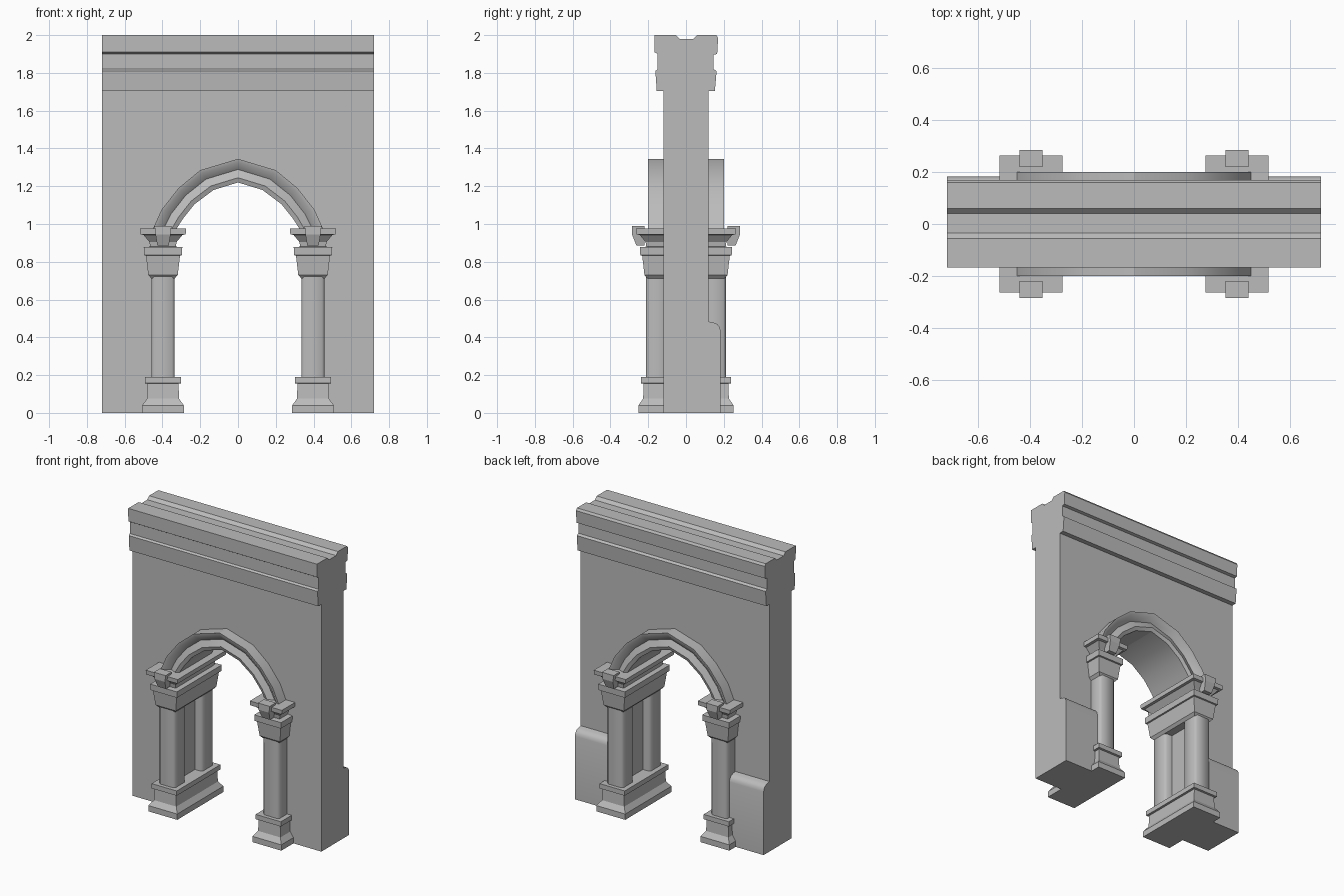
import bpy, bmesh

cube = bpy.data.objects.get("Cube")
if cube:
    bpy.data.objects.remove(cube, do_unlink=True)

stone = bpy.data.materials.new("grey_stone")
stone.use_nodes = True
grey = (0.5, 0.5, 0.5, 1)
stone.diffuse_color = grey
stone.node_tree.nodes["Principled BSDF"].inputs["Base Color"].default_value = grey

PILLAR_X = 0.397
COLUMN_Y = 0.15
WALL_Y = 0.12
WALL_X = 0.72


def finish(name, bm, smooth=None):
    bmesh.ops.recalc_face_normals(bm, faces=bm.faces)
    mesh = bpy.data.meshes.new(name)
    bm.to_mesh(mesh)
    bm.free()
    mesh.materials.append(stone)
    obj = bpy.data.objects.new(name, mesh)
    bpy.context.collection.objects.link(obj)
    if smooth:
        bpy.ops.object.select_all(action='DESELECT')
        obj.select_set(True)
        bpy.context.view_layer.objects.active = obj
        bpy.ops.object.shade_smooth_by_angle(angle=smooth)
    return obj


def loft(name, rings, closed=False, smooth=None):
    """Skin matching closed rings of points, capping both ends."""
    bm = bmesh.new()
    loops = [[bm.verts.new(p) for p in ring] for ring in rings]
    for a, b in zip(loops, loops[1:]):
        for i in range(len(a)):
            j = (i + 1) % len(a)
            bm.faces.new((a[i], a[j], b[j], b[i]))
    bm.faces.new(loops[0])
    bm.faces.new(loops[-1])
    return finish(name, bm, smooth)


def rect(x, hx, y0, y1, z):
    return [(x - hx, y0, z), (x + hx, y0, z), (x + hx, y1, z), (x - hx, y1, z)]


def along_x(name, profile, x0, x1, smooth=None):
    return loft(name, [[(x, y, z) for y, z in profile] for x in (x0, x1)], smooth=smooth)


def mirrored(half):
    return [(-x, z) for x, z in reversed(half[1:])] + half


# Arch curves, from the crown down to the right springing
outer = mirrored([(0, 1.345), (0.2, 1.285), (0.315, 1.19), (0.405, 1.075), (0.452, 0.97)])
inner = mirrored([(0, 1.22), (0.13, 1.18), (0.23, 1.105), (0.29, 1.03), (0.335, 0.96)])

# Wall with the arched opening
opening = [(-0.39, 0), (-0.39, 0.96)] + inner + [(0.39, 0.96), (0.39, 0)]
outline = opening + [(WALL_X, 0), (WALL_X, 1.95), (-WALL_X, 1.95), (-WALL_X, 0)]
loft("wall", [[(x, y, z) for x, z in outline] for y in (-WALL_Y, WALL_Y)], smooth=0.55)

# Hollowed moulding around the arch on both faces
section = [(0, 0.1), (0, 0.2), (0.15, 0.196), (0.45, 0.165), (0.8, 0.185), (1, 0.175), (1, 0.1)]
for side, name in ((-1, "front_arch_moulding"), (1, "back_arch_moulding")):
    loft(name, [[(o[0] + (i[0] - o[0]) * t, side * y, o[1] + (i[1] - o[1]) * t)
                 for t, y in section] for o, i in zip(outer, inner)], smooth=0.55)

# Cornice with stepped bands and a groove along the top
cornice = [(-0.115, 1.705), (-0.155, 1.705), (-0.162, 1.81), (-0.15, 1.82), (-0.15, 1.9),
           (-0.167, 1.91), (-0.168, 2), (-0.055, 2), (-0.035, 1.98), (0.04, 1.98),
           (0.06, 2), (0.16, 2), (0.17, 1.985), (0.165, 1.9), (0.145, 1.895),
           (0.145, 1.82), (0.162, 1.81), (0.153, 1.705), (0.115, 1.705)]
along_x("cornice", cornice, -WALL_X, WALL_X)

# Low rounded plinths behind the wall
plinth = [(0.1, 0), (0.183, 0), (0.183, 0.435), (0.177, 0.455), (0.165, 0.47),
          (0.145, 0.478), (0.125, 0.482), (0.1, 0.49)]
for s, side in ((-1, "right"), (1, "left")):
    along_x(side + "_back_plinth", plinth, s * 0.45, s * WALL_X, smooth=0.6)

# Pillar bases and capitals: (half width, height) steps running through the opening
base = [(0.11, 0), (0.11, 0.04), (0.085, 0.075), (0.082, 0.155), (0.096, 0.157), (0.096, 0.19)]
capital = [(0.062, 0.712), (0.078, 0.73), (0.09, 0.833), (0.1, 0.835), (0.102, 0.877),
           (0.068, 0.88), (0.072, 0.905), (0.103, 0.942), (0.12, 0.945), (0.122, 0.975)]
bevel = 0.014
for s, side in ((-1, "right"), (1, "left")):
    x = s * PILLAR_X
    for part, steps in (("base", base), ("capital", capital)):
        loft(f"{side}_pillar_{part}",
             [rect(x, h, -h - COLUMN_Y + 0.008, h + COLUMN_Y - 0.008, z) for h, z in steps])
    for f, face in ((-1, "front"), (1, "back")):
        # Square column with softened corners
        y, h, k = f * COLUMN_Y, 0.062, 0.062 - bevel
        ring = [(-k, -h), (k, -h), (h, -k), (h, k), (k, h), (-k, h), (-h, k), (-h, -k)]
        loft(f"{side}_{face}_column",
             [[(x + a, y + b, z) for a, b in ring] for z in (0.18, 0.73)], smooth=0.9)
        # Tapered block on the capital
        loft(f"{side}_{face}_capital_block",
             [rect(x, w, f * 0.22, f * d, z)
              for w, d, z in ((0.03, 0.262, 0.885), (0.04, 0.286, 0.945), (0.045, 0.286, 0.99))])
